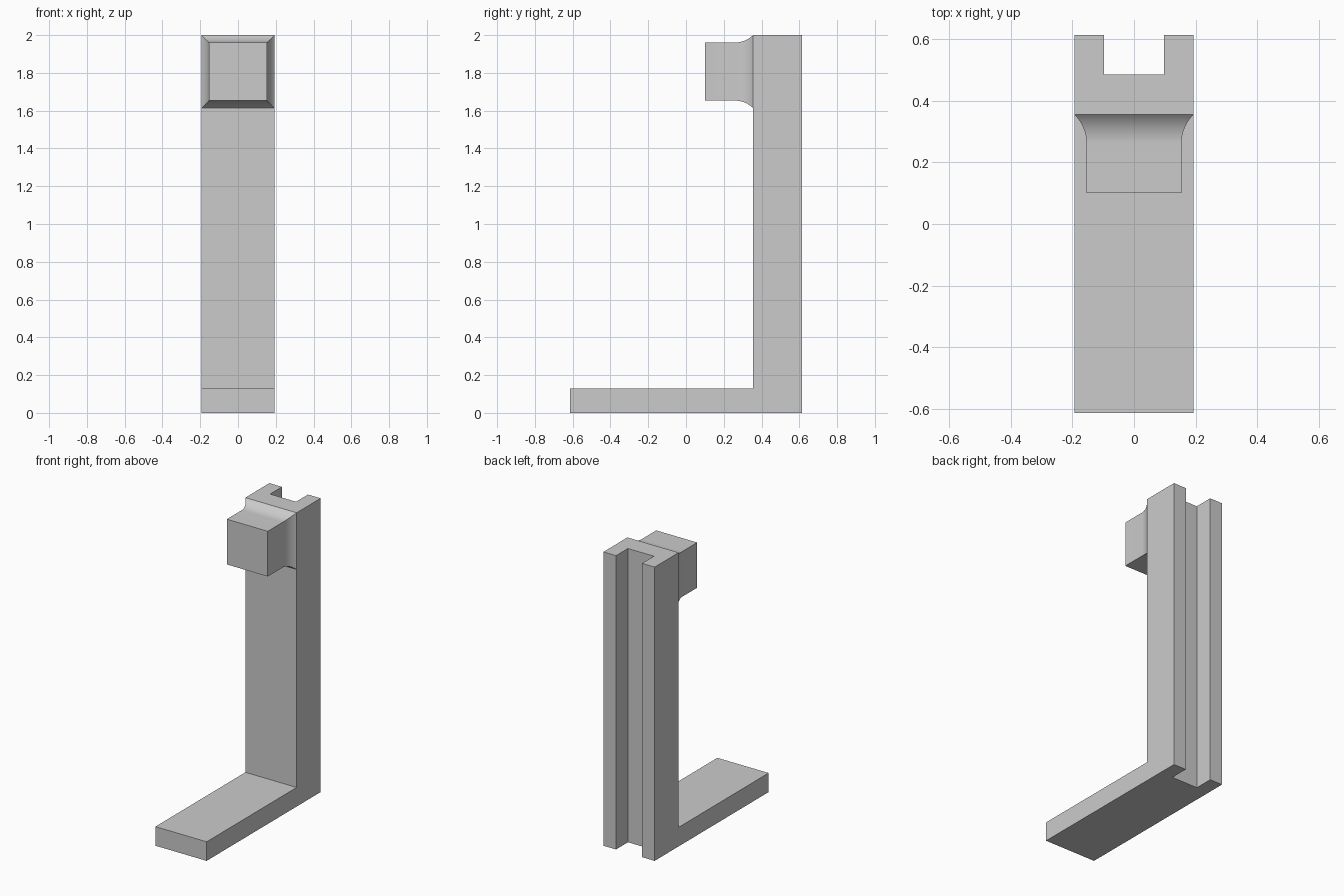
import bpy, bmesh, math
from mathutils import Vector

cube = bpy.data.objects.get("Cube")
if cube:
    bpy.data.objects.remove(cube, do_unlink=True)

grey = bpy.data.materials.new("plain_grey")
grey.use_nodes = True
grey.diffuse_color = (0.6, 0.6, 0.6, 1)
grey.node_tree.nodes["Principled BSDF"].inputs["Base Color"].default_value = (0.6, 0.6, 0.6, 1)

HALF = 0.193                 # half width of the bracket
FRONT, BACK = 0.355, 0.613   # depth range of the post
FOOT_TIP, FOOT_TOP = -0.613, 0.13
GROOVE_HALF, GROOVE_FLOOR = 0.098, 0.485
HEIGHT = 2.0


def finish(bm, name):
    bmesh.ops.recalc_face_normals(bm, faces=bm.faces)
    mesh = bpy.data.meshes.new(name)
    bm.to_mesh(mesh)
    bm.free()
    mesh.materials.append(grey)
    obj = bpy.data.objects.new(name, mesh)
    bpy.context.collection.objects.link(obj)
    return obj


# Grooved post with the foot drawn out of its lower front
bm = bmesh.new()
half = [(HALF, FRONT), (HALF, BACK), (GROOVE_HALF, BACK), (GROOVE_HALF, GROOVE_FLOOR)]
outline = half + [(-x, y) for x, y in reversed(half)]
base = bm.faces.new([bm.verts.new((x, y, 0)) for x, y in outline])
top = bmesh.ops.extrude_face_region(bm, geom=[base])["geom"]
bmesh.ops.translate(bm, vec=(0, 0, HEIGHT),
                    verts=[g for g in top if isinstance(g, bmesh.types.BMVert)])
bmesh.ops.recalc_face_normals(bm, faces=bm.faces)
bmesh.ops.bisect_plane(bm, geom=bm.verts[:] + bm.edges[:] + bm.faces[:],
                       plane_co=(0, 0, FOOT_TOP), plane_no=(0, 0, 1))
bm.normal_update()
toe = [f for f in bm.faces
       if f.normal.y < -0.9 and f.calc_center_median().z < FOOT_TOP]
tip = bmesh.ops.extrude_discrete_faces(bm, faces=[]) if not toe else \
    bmesh.ops.extrude_face_region(bm, geom=toe)
bmesh.ops.delete(bm, geom=[f for f in toe if f.is_valid], context="FACES_ONLY")
bmesh.ops.translate(bm, vec=(0, FOOT_TIP - FRONT, 0),
                    verts=[g for g in tip["geom"] if isinstance(g, bmesh.types.BMVert)])
bmesh.ops.recalc_face_normals(bm, faces=bm.faces)
bmesh.ops.dissolve_limit(bm, angle_limit=math.radians(1), verts=bm.verts, edges=bm.edges)
finish(bm, "grooved_post_and_foot")

# Square knob whose neck flares out to the post along an eighth of a circle
KNOB_HALF, KNOB_FRONT, STEPS = 0.154, 0.10, 12
centre_z = HEIGHT - HALF
radius = (HALF - KNOB_HALF) / (1 - math.cos(math.pi / 4))
neck = FRONT - radius * math.sin(math.pi / 4)
sections = [(KNOB_HALF, KNOB_FRONT)]
for i in range(STEPS + 1):
    a = math.pi / 4 * i / STEPS
    sections.append((KNOB_HALF + radius * (1 - math.cos(a)), neck + radius * math.sin(a)))

bm = bmesh.new()
rings = [[bm.verts.new(Vector((sx * r, y, centre_z + sz * r)))
          for sx, sz in ((-1, -1), (1, -1), (1, 1), (-1, 1))] for r, y in sections]
bm.faces.new(rings[0])
for near, far in zip(rings, rings[1:]):
    for k in range(4):
        n = (k + 1) % 4
        bm.faces.new((near[k], near[n], far[n], far[k]))
knob = finish(bm, "flared_knob")

bpy.ops.object.select_all(action="DESELECT")
knob.select_set(True)
bpy.context.view_layer.objects.active = knob
bpy.ops.object.shade_smooth_by_angle(angle=math.radians(30))
